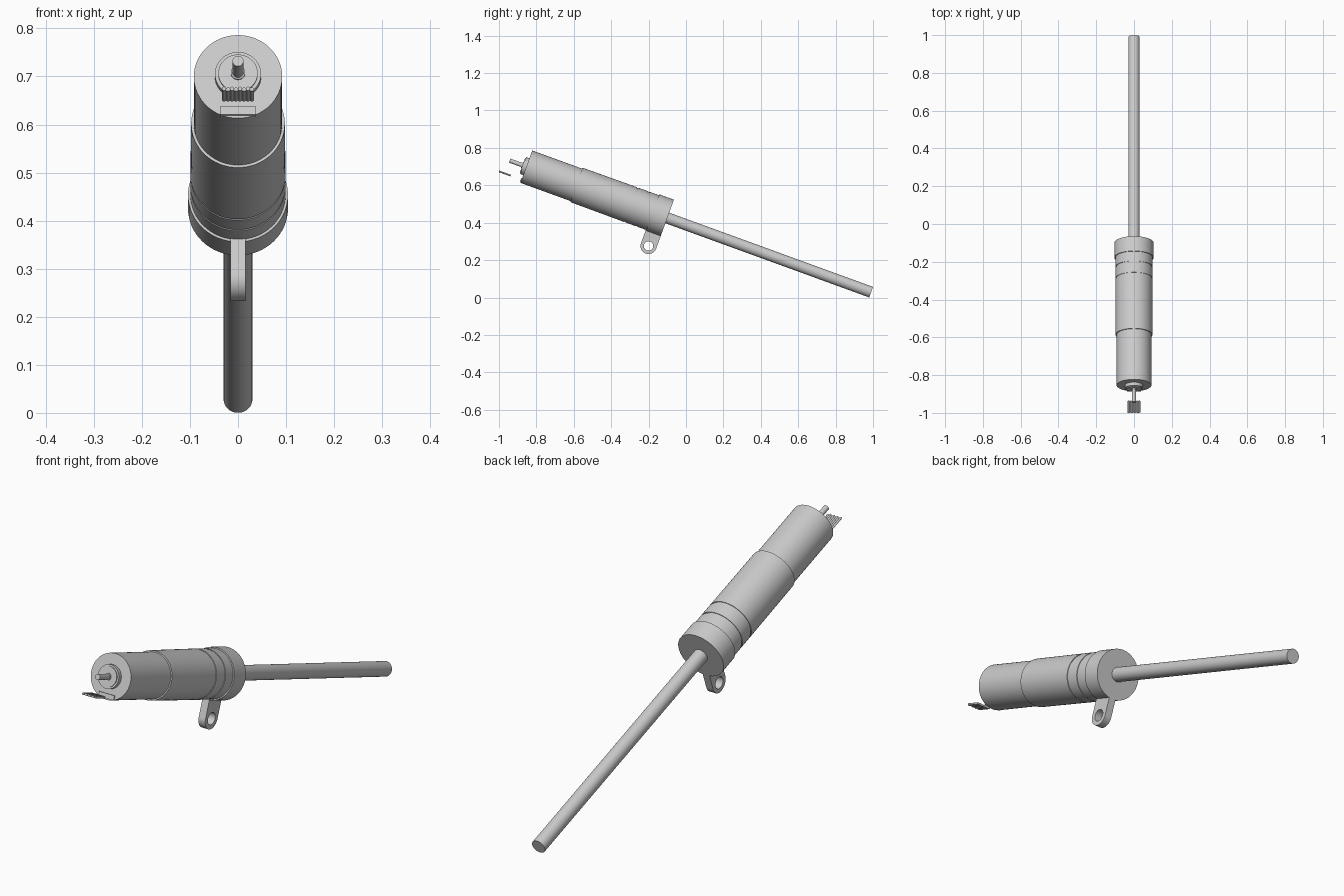
import bpy, bmesh, math
from mathutils import Matrix

if "Cube" in bpy.data.objects:
    bpy.data.objects.remove(bpy.data.objects["Cube"])

# Local frame: z runs up the tilted axis from the rod tip, y is "up", x is sideways
A = math.radians(20)
S, C = math.sin(A), math.cos(A)
FRAME = Matrix(((1, 0, 0, 0), (0, S, -C, 0.99), (0, C, S, 0.0285), (0, 0, 0, 1)))

grey = bpy.data.materials.new("light_grey")
grey.diffuse_color = (0.6, 0.6, 0.6, 1)
grey.use_nodes = True
grey.node_tree.nodes["Principled BSDF"].inputs["Base Color"].default_value = grey.diffuse_color


def finish(bm, name):
    bmesh.ops.recalc_face_normals(bm, faces=bm.faces)
    bm.transform(FRAME)
    me = bpy.data.meshes.new(name)
    bm.to_mesh(me)
    bm.free()
    me.materials.append(grey)
    ob = bpy.data.objects.new(name, me)
    bpy.context.collection.objects.link(ob)
    return ob


def lathe(name, profile, n=64):
    """Closed turned part from (radius, distance along axis) pairs."""
    bm = bmesh.new()
    rings = [[bm.verts.new((r * math.cos(2 * math.pi * i / n),
                            r * math.sin(2 * math.pi * i / n), t)) for i in range(n)]
             for r, t in profile]
    for a, b in zip(rings, rings[1:]):
        for i in range(n):
            j = (i + 1) % n
            bm.faces.new((a[i], a[j], b[j], b[i]))
    bm.faces.new(rings[0])
    bm.faces.new(rings[-1])
    return finish(bm, name)


# Rod and front collar
lathe("push_rod", [(0.03, 0), (0.03, 1.2)], 48)
lathe("front_collar", [(0.104, 1.16), (0.104, 1.243)])

# Main housing with two shallow grooves
body = [(0.099, 1.2)]
for t in (1.3, 1.364):
    body += [(0.099, t - 0.003), (0.0965, t - 0.003), (0.0965, t + 0.003), (0.099, t + 0.003)]
lathe("gear_housing", body + [(0.0975, 1.677)])

# Motor can, bearing boss and rear shaft
lathe("motor_can", [(0.092, 1.6), (0.092, 1.962)])
lathe("bearing_boss", [(0.048, 1.95), (0.048, 1.98), (0.041, 1.98), (0.041, 1.984)], 48)
lathe("rear_shaft", [(0.015, 1.97), (0.015, 1.988), (0.0115, 1.988), (0.0115, 2.057)], 32)

# Mounting lug: rounded plate with a through hole
bm = bmesh.new()
n, R, H = 72, 0.043, 0.1
rows = []
for x, hole in ((-0.016, 0), (0.016, 0), (0.016, 1), (-0.016, 1)):
    row = []
    for i in range(n):
        c, s = math.cos(2 * math.pi * i / n), math.sin(2 * math.pi * i / n)
        k = R
        if s > 0:
            k = min(R / max(abs(c), 1e-6), H / s)
        if hole:
            k = 0.025
        row.append(bm.verts.new((x, -0.175 + k * s, 1.203 + k * c)))
    rows.append(row)
for a, b in zip(rows, rows[1:] + rows[:1]):
    for i in range(n):
        j = (i + 1) % n
        bm.faces.new((a[i], a[j], b[j], b[i]))
finish(bm, "mounting_lug")

# Cable outlet block on the rear face
bm = bmesh.new()
bmesh.ops.create_cube(bm, size=1, matrix=Matrix.Translation((0, -0.0765, 1.96))
                      @ Matrix.Diagonal((0.072, 0.019, 0.014, 1)))
finish(bm, "cable_outlet")

# Row of loose wire ends behind the outlet
bm = bmesh.new()
for i in range(8):
    length = 0.067 - 0.004 * (i % 2)
    bmesh.ops.create_cone(bm, cap_ends=True, segments=12, radius1=0.0044, radius2=0.0044,
                          depth=length, matrix=Matrix.Translation(
                              ((i - 3.5) * 0.0083, -0.0735, 2.024 + length / 2)))
finish(bm, "ribbon_wires")

# Smooth shading with crisp edges
for ob in bpy.context.collection.objects:
    ob.select_set(True)
    bpy.context.view_layer.objects.active = ob
bpy.ops.object.shade_smooth_by_angle(angle=math.radians(35))
